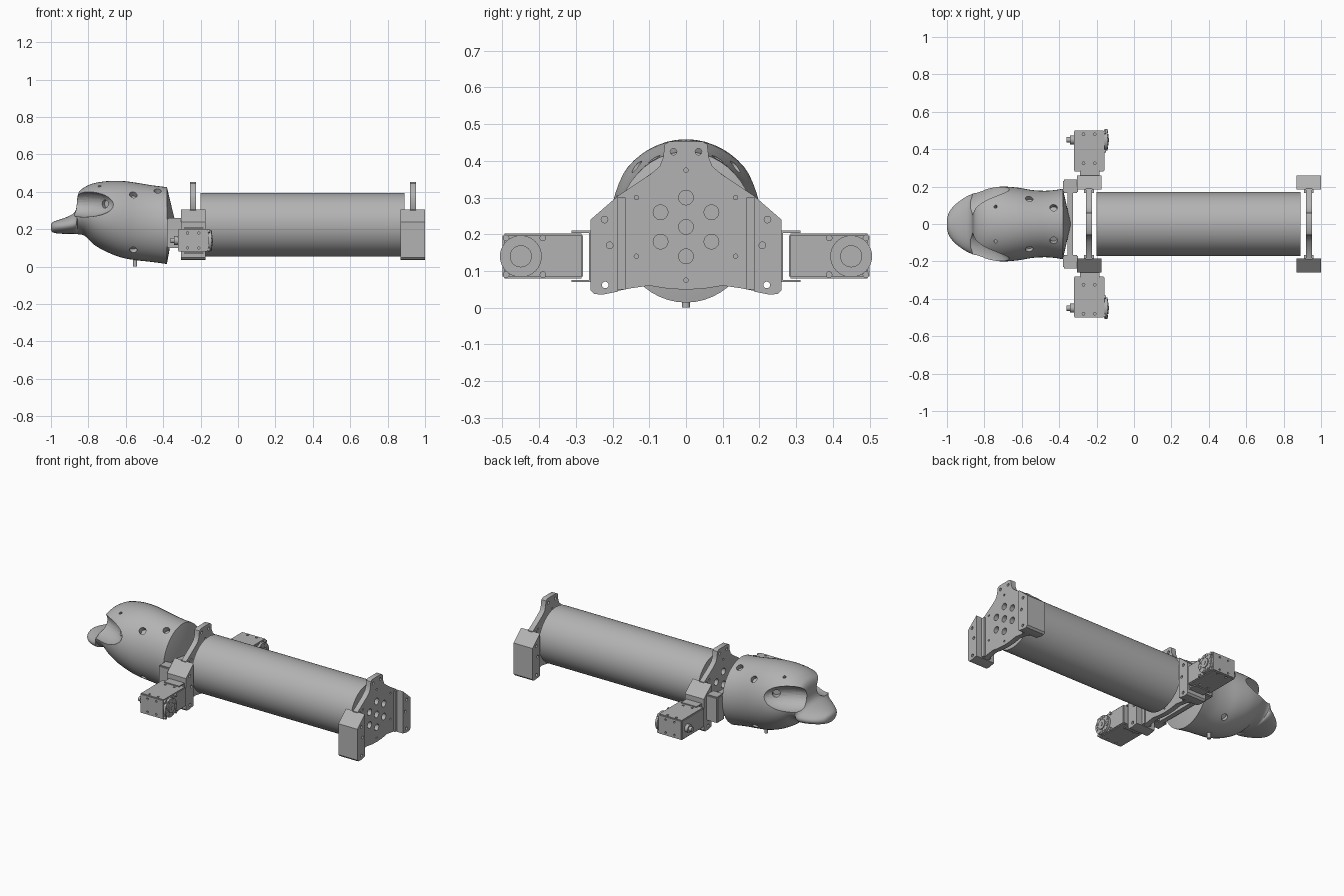
import bpy, bmesh, math
from mathutils import Vector, Matrix

if "Cube" in bpy.data.objects:
    bpy.data.objects.remove(bpy.data.objects["Cube"], do_unlink=True)

grey = bpy.data.materials.new("machined_grey")
grey.use_nodes = True
grey.diffuse_color = (0.45, 0.45, 0.45, 1)
grey.node_tree.nodes["Principled BSDF"].inputs["Base Color"].default_value = (0.45, 0.45, 0.45, 1)


def finish(name, bm, smooth=True):
    bmesh.ops.recalc_face_normals(bm, faces=bm.faces)
    mesh = bpy.data.meshes.new(name)
    bm.to_mesh(mesh)
    bm.free()
    mesh.materials.append(grey)
    ob = bpy.data.objects.new(name, mesh)
    bpy.context.collection.objects.link(ob)
    if smooth:
        shade(ob)
    return ob


def shade(ob):
    bpy.ops.object.select_all(action='DESELECT')
    ob.select_set(True)
    bpy.context.view_layer.objects.active = ob
    bpy.ops.object.shade_smooth_by_angle(angle=math.radians(35))


def box(bm, x, y, z):
    size = Vector((x[1] - x[0], y[1] - y[0], z[1] - z[0]))
    mid = Vector((x[0] + x[1], y[0] + y[1], z[0] + z[1])) / 2
    bmesh.ops.create_cube(bm, size=1, matrix=Matrix.Translation(mid) @ Matrix.Diagonal(size).to_4x4())


def cyl(bm, centre, axis, r, length, seg=24):
    turn = Vector(axis).to_track_quat('Z', 'Y').to_matrix().to_4x4()
    bmesh.ops.create_cone(bm, cap_ends=True, segments=seg, radius1=r, radius2=r, depth=length,
                          matrix=Matrix.Translation(centre) @ turn)


def prism(bm, outline, x0, x1):
    face = bm.faces.new([bm.verts.new((x0, y, z)) for y, z in outline])
    new = bmesh.ops.extrude_face_region(bm, geom=[face])["geom"]
    bmesh.ops.translate(bm, vec=(x1 - x0, 0, 0), verts=[v for v in new if isinstance(v, bmesh.types.BMVert)])


def cut(ob, cutter_bm):
    # Subtract the cutter, bake the result and discard the cutter
    tool = finish("cutter", cutter_bm, False)
    mod = ob.modifiers.new("cut", 'BOOLEAN')
    mod.operation, mod.solver, mod.object = 'DIFFERENCE', 'EXACT', tool
    dg = bpy.context.evaluated_depsgraph_get()
    baked = bpy.data.meshes.new_from_object(ob.evaluated_get(dg))
    ob.modifiers.clear()
    ob.data = baked
    bpy.data.objects.remove(tool, do_unlink=True)
    shade(ob)


# Main tube
bm = bmesh.new()
cyl(bm, (0.345, 0, 0.225), (1, 0, 0), 0.17, 1.09, 64)
finish("body_tube", bm)

# Bulkhead plates with lightening holes, and the side blocks they carry
half = [(0.045, 0.453), (0.058, 0.445), (0.062, 0.41), (0.072, 0.385), (0.095, 0.365), (0.185, 0.305),
        (0.19, 0.305), (0.19, 0.045), (0.15, 0.053), (0.1, 0.06), (0.05, 0.052)]
plate = half + [(0, 0.049)] + [(-y, z) for y, z in reversed(half)]
block = [(0.185, 0.305), (0.26, 0.24), (0.26, 0.048), (0.25, 0.037), (0.225, 0.036), (0.185, 0.044)]
for name, x in (("front", -0.24), ("rear", 0.935)):
    bm = bmesh.new()
    prism(bm, plate, x - 0.016, x + 0.016)
    ob = finish(name + "_bulkhead", bm)
    holes = bmesh.new()
    centre = (x, 0, 0.22)
    cyl(holes, centre, (1, 0, 0), 0.02, 0.1)
    for k in range(6):
        a = math.radians(90 + 60 * k)
        cyl(holes, (x, 0.08 * math.cos(a), 0.22 + 0.08 * math.sin(a)), (1, 0, 0), 0.02, 0.1)
    for y, z, r in ((0.135, 0.3, 0.006), (0.135, 0.14, 0.006), (0.034, 0.425, 0.009)):
        for s in (-1, 1):
            cyl(holes, (x, s * y, z), (1, 0, 0), r, 0.1, 16)
    for z in (0.375, 0.075):
        cyl(holes, (x, 0, z), (1, 0, 0), 0.006, 0.1, 16)
    cut(ob, holes)
    for side, s in (("left", 1), ("right", -1)):
        bm = bmesh.new()
        prism(bm, [(s * y, z) for y, z in block], x - 0.065, x + 0.065)
        ob = finish(f"{name}_{side}_block", bm)
        holes = bmesh.new()
        for y, z in ((0.222, 0.24), (0.208, 0.17), (0.22, 0.062)):
            cyl(holes, (x, s * y, z), (1, 0, 0), 0.009, 0.2, 16)
            for e in (-1, 1):
                cyl(holes, (x + e * 0.065, s * y, z), (1, 0, 0), 0.014, 0.02, 20)
        for dx, z in ((-0.045, 0.2), (0, 0.2), (0.045, 0.2), (-0.05, 0.13), (0.03, 0.14), (-0.045, 0.08), (0, 0.08)):
            cyl(holes, (x + dx, s * 0.26, z), (0, 1, 0), 0.006, 0.03, 12)
        cut(ob, holes)
        # Gusset where the plate meets the block
        bm = bmesh.new()
        box(bm, (x - 0.026, x + 0.026), sorted((s * 0.165, s * 0.186)), (0.05, 0.3))
        finish(f"{name}_{side}_gusset", bm)

# Head coupling plate and side lugs
bm = bmesh.new()
box(bm, (-0.355, -0.325), (-0.19, 0.19), (0.1, 0.25))
finish("coupling_plate", bm)
for side, s in (("left", 1), ("right", -1)):
    bm = bmesh.new()
    box(bm, (-0.38, -0.3), sorted((s * 0.165, s * 0.237)), (0.1, 0.26))
    bmesh.ops.bevel(bm, geom=bm.edges[:], offset=0.006, segments=2, affect='EDGES')
    finish(side + "_coupling_lug", bm)

# Fin servos, their U brackets and output horns
for side, s in (("left", 1), ("right", -1)):
    bm = bmesh.new()
    for y, z in (((0.258, 0.264), (0.07, 0.21)), ((0.262, 0.312), (0.07, 0.076)), ((0.262, 0.312), (0.204, 0.21))):
        box(bm, (-0.29, -0.185), sorted((s * y[0], s * y[1])), z)
    finish(side + "_servo_bracket", bm)

    bm = bmesh.new()
    box(bm, (-0.322, -0.158), sorted((s * 0.28, s * 0.5)), (0.08, 0.202))
    bmesh.ops.bevel(bm, geom=bm.edges[:], offset=0.005, segments=2, affect='EDGES')
    ob = finish(side + "_servo_body", bm)
    holes = bmesh.new()
    for x in (-0.27, -0.21):
        for y in (0.325, 0.48):
            for z in (0.08, 0.202):
                cyl(holes, (x, s * y, z), (0, 0, 1), 0.007, 0.02, 12)
        for z in (0.1, 0.18):
            cyl(holes, (x, s * 0.5, z), (0, 1, 0), 0.006, 0.02, 12)
    cut(ob, holes)

    bm = bmesh.new()
    c = Vector((0, s * 0.45, 0.14))
    for x, r, d in ((-0.15, 0.057, 0.014), (-0.145, 0.03, 0.016), (-0.34, 0.014, 0.04),
                    (-0.332, 0.024, 0.02), (-0.352, 0.008, 0.018)):
        cyl(bm, c + Vector((x, 0, 0)), (1, 0, 0), r, d, 32)
    ob = finish(side + "_servo_horn", bm)
    bm = bmesh.new()
    for k in range(8):
        a = math.radians(22.5 + 45 * k)
        off = Vector((-0.144, 0.046 * math.cos(a), 0.046 * math.sin(a)))
        cyl(bm, c + off, (1, 0, 0), 0.007, 0.008, 12)
    for y in (0.39, 0.49):
        for z in (0.09, 0.19):
            cyl(bm, (-0.155, s * y, z), (1, 0, 0), 0.009, 0.012, 12)
    cyl(bm, c + Vector((-0.139, 0, 0)), (1, 0, 0), 0.011, 0.008, 20)
    for w, h in ((0.056, 0.003), (0.003, 0.056)):
        box(bm, (-0.146, -0.1415), (c.y - w, c.y + w), (c.z - h, c.z + h))
    finish(side + "_servo_screws", bm)

# Head: stations of x, half width, top and bottom, smoothed into a loft
stations = [Vector(p) for p in (
    (-1.0, 0.025, 0.225, 0.195), (-0.99, 0.06, 0.238, 0.183), (-0.96, 0.1, 0.25, 0.177),
    (-0.91, 0.138, 0.268, 0.175), (-0.868, 0.16, 0.3, 0.174), (-0.855, 0.166, 0.39, 0.173),
    (-0.82, 0.178, 0.425, 0.165), (-0.77, 0.192, 0.446, 0.118), (-0.7, 0.2, 0.457, 0.078),
    (-0.62, 0.194, 0.458, 0.048), (-0.54, 0.181, 0.448, 0.034), (-0.46, 0.178, 0.435, 0.025),
    (-0.38, 0.188, 0.425, 0.014))]


def smoothed(p, steps=4):
    q = [p[0]] + p + [p[-1]]
    for i in range(len(p) - 1):
        a, b, c, d = q[i:i + 4]
        for k in range(steps):
            t = k / steps
            yield b + (c - a) * (t / 2) + (2 * a - 5 * b + 4 * c - d) * (t * t / 2) + (3 * b - a - 3 * c + d) * (t ** 3 / 2)
    yield p[-1]


bm = bmesh.new()
rings = []
for x, w, top, bottom in smoothed(stations):
    mid, h = (top + bottom) / 2, (top - bottom) / 2
    ring = [bm.verts.new((x, w * math.cos(a), mid + h * math.sin(a)))
            for a in (2 * math.pi * k / 48 for k in range(48))]
    rings.append(ring)
for a, b in zip(rings, rings[1:]):
    for k in range(48):
        bm.faces.new((a[k], a[k - 1], b[k - 1], b[k]))
bm.faces.new(rings[0])
# Slightly domed back of the head
crown = bm.verts.new((-0.338, 0, 0.25))
for k in range(48):
    bm.faces.new((rings[-1][k - 1], rings[-1][k], crown))
head = finish("head", bm)

# Eye scoops beside the wedge-shaped forehead
scoops = bmesh.new()
for s in (-1, 1):
    pose = (Matrix.Translation((-0.822, s * 0.16, 0.337)) @ Matrix.Rotation(s * math.radians(28), 4, 'Z')
            @ Matrix.Diagonal((0.18, 0.092, 0.072, 1)))
    bmesh.ops.create_uvsphere(scoops, u_segments=40, v_segments=24, radius=1, matrix=pose)
cut(head, scoops)

# Eye sockets and screw holes in the head
holes = bmesh.new()
for s in (-1, 1):
    cyl(holes, (-0.71, s * 0.13, 0.335), (-0.6, s, 0), 0.022, 0.06)
    for x, y, z, r in ((-0.56, 0.14, 0.39, 0.02), (-0.43, 0.09, 0.41, 0.02),
                       (-0.74, 0.09, 0.425, 0.009), (-0.56, 0.13, 0.08, 0.02)):
        cyl(holes, (x, s * y, z), (0, s * y, z - 0.235), r, 0.07)
cut(head, holes)

# Keel pin under the head
bm = bmesh.new()
cyl(bm, (-0.55, 0, 0.03), (0, 0, 1), 0.011, 0.06, 16)
finish("keel_pin", bm)
